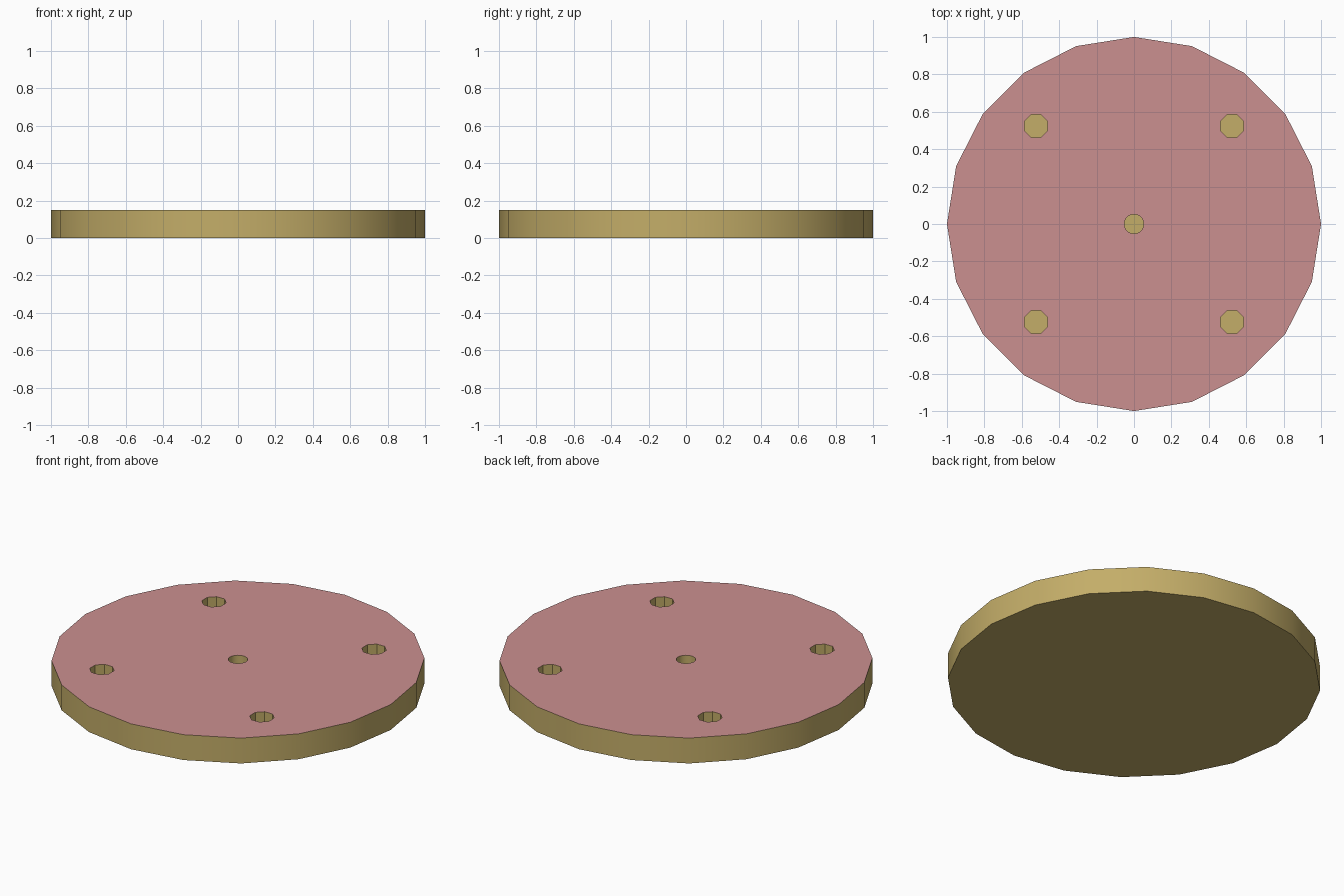
import bpy
from math import pi, radians

if "Cube" in bpy.data.objects:
    bpy.data.objects.remove(bpy.data.objects["Cube"])

RADIUS, HEIGHT = 1.0, 0.15
HOLE_DEPTH = 0.10


def material(name, color):
    m = bpy.data.materials.new(name)
    m.diffuse_color = color
    m.use_nodes = True
    m.node_tree.nodes["Principled BSDF"].inputs["Base Color"].default_value = m.diffuse_color
    return m


tan = material("tan", (0.55, 0.42, 0.14, 1))
pink = material("pink", (0.60, 0.28, 0.28, 1))


def cylinder(name, sides, r, z0, z1, x=0, y=0, turn=0):
    bpy.ops.mesh.primitive_cylinder_add(
        vertices=sides, radius=r, depth=z1 - z0,
        location=(x, y, (z0 + z1) / 2), rotation=(0, 0, turn))
    ob = bpy.context.object
    ob.name = name
    bpy.ops.object.transform_apply(location=True, rotation=True, scale=True)
    ob.data.materials.append(tan)
    return ob


# Twenty-sided disc with a coloured top face
disc = cylinder("round_plate", 20, RADIUS, 0, HEIGHT)
disc.data.materials.append(pink)
for p in disc.data.polygons:
    p.material_index = 1 if p.normal.z > 0.9 else 0

# Blind holes: a round one in the centre and four octagonal ones around it
floor = HEIGHT - HOLE_DEPTH
cutters = [cylinder("centre_hole_cutter", 20, 0.052, floor, HEIGHT + 0.1)]
for sx in (-1, 1):
    for sy in (-1, 1):
        cutters.append(cylinder("outer_hole_cutter", 8, 0.067, floor, HEIGHT + 0.1,
                                0.524 * sx, 0.524 * sy, pi / 8))

for c in cutters:
    c.hide_render = True
    mod = disc.modifiers.new("hole", 'BOOLEAN')
    mod.operation = 'DIFFERENCE'
    mod.solver = 'EXACT'
    mod.object = c

bpy.ops.object.select_all(action='DESELECT')
disc.select_set(True)
bpy.context.view_layer.objects.active = disc
for mod in list(disc.modifiers):
    bpy.ops.object.modifier_apply(modifier=mod.name)
for c in cutters:
    bpy.data.objects.remove(c)

# Smooth rim, crisp hole corners
bpy.ops.object.shade_smooth_by_angle(angle=radians(30))
